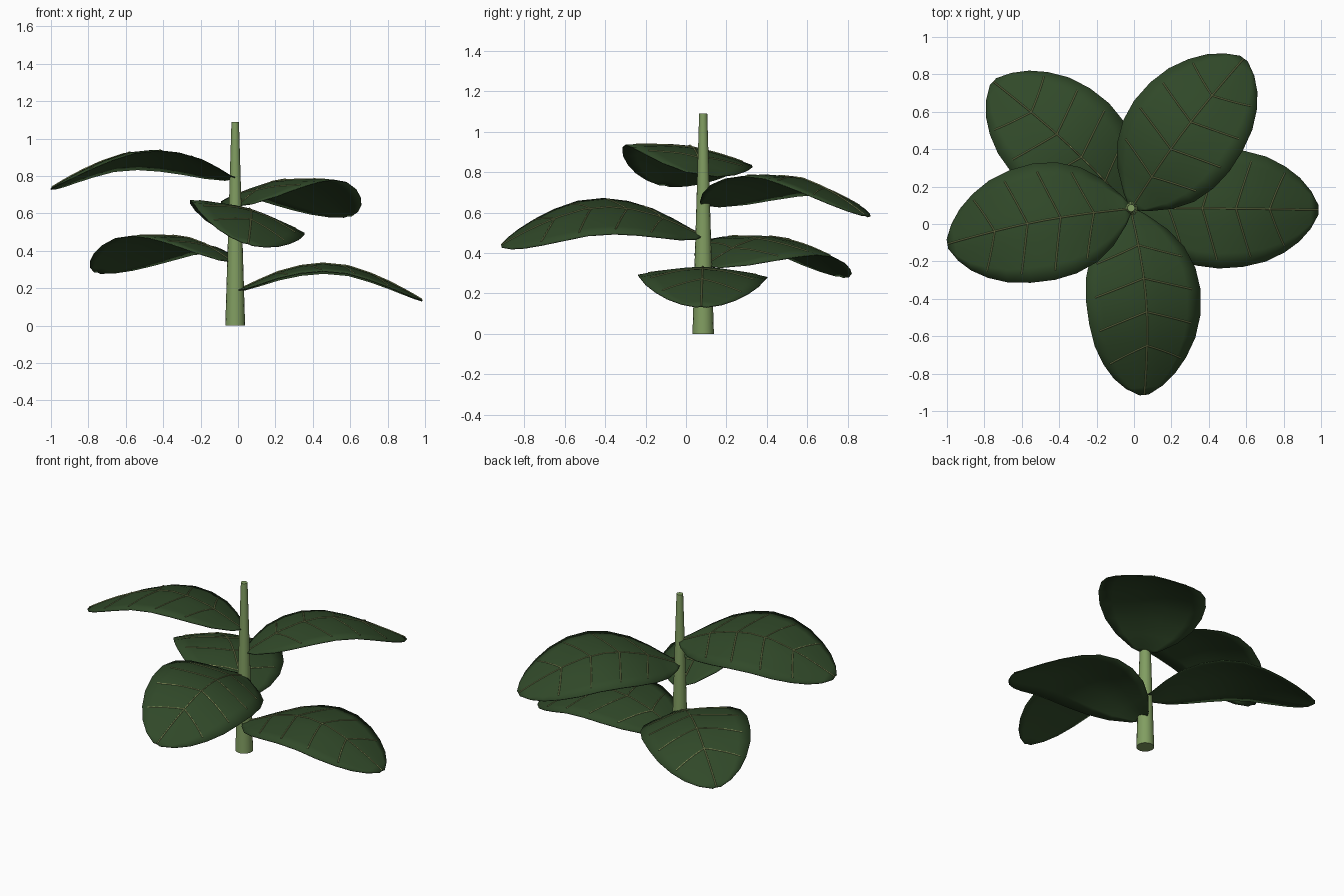
import bpy, math
from mathutils import Vector, Matrix

if "Cube" in bpy.data.objects:
    bpy.data.objects.remove(bpy.data.objects["Cube"])

def material(name, rgb):
    m = bpy.data.materials.new(name)
    m.diffuse_color = (*rgb, 1)
    m.use_nodes = True
    m.node_tree.nodes["Principled BSDF"].inputs["Base Color"].default_value = m.diffuse_color
    return m

LEAF = material("dark_leaf_green", (0.030, 0.066, 0.022))
STEM = material("stem_green", (0.22, 0.34, 0.12))
VEIN = material("pale_vein_green", (0.27, 0.32, 0.12))
CX, CY = -0.015, 0.085

# leaf stations: distance along leaf, half width, height above the attachment
STATIONS = [(0, .015, -.01), (.04, .08, 0), (.13, .185, .042), (.23, .26, .085),
            (.35, .305, .117), (.47, .32, .13), (.60, .31, .117), (.72, .28, .078),
            (.82, .23, .034), (.90, .17, -.007), (.96, .10, -.041), (1, .025, -.065)]

def station(s):
    for a, b in zip(STATIONS, STATIONS[1:]):
        if s <= b[0]:
            f = (s - a[0]) / (b[0] - a[0])
            return a[1] + (b[1] - a[1]) * f, a[2] + (b[2] - a[2]) * f
    return STATIONS[-1][1:]

def leaf_point(s, t, lift=0.0):
    # t runs from -1 (right edge) to 1 (left edge); the blade arches down to its edges
    w, z = station(s)
    return Vector((s, t * w, z - .045 * (w / .32) * abs(t) ** 1.5 + lift))

def mesh_object(name, verts, faces, mat):
    me = bpy.data.meshes.new(name)
    me.from_pydata(verts, [], faces)
    me.materials.append(mat)
    for p in me.polygons:
        p.use_smooth = True
    ob = bpy.data.objects.new(name, me)
    bpy.context.collection.objects.link(ob)
    return ob

def blade(name, place):
    cols = 8
    verts = [place(leaf_point(s, -1 + 2 * j / cols)) for s, _, _ in STATIONS for j in range(cols + 1)]
    n = cols + 1
    faces = [(i * n + j, (i + 1) * n + j, (i + 1) * n + j + 1, i * n + j + 1)
             for i in range(len(STATIONS) - 1) for j in range(cols)]
    ob = mesh_object(name, verts, faces, LEAF)
    mod = ob.modifiers.new("thickness", 'SOLIDIFY')
    mod.thickness = .005
    mod.offset = 0

def veins(name, place):
    cu = bpy.data.curves.new(name, 'CURVE')
    cu.dimensions = '3D'
    cu.bevel_depth = .004
    cu.bevel_resolution = 0
    cu.use_fill_caps = True
    paths = [[leaf_point(s, 0, .004) for s, _, _ in STATIONS]]
    for s in (.2, .38, .56, .74):
        for side in (-1, 1):
            paths.append([leaf_point(s + .08 * k / 5, side * .85 * k / 5, .003) for k in range(6)])
    for path in paths:
        sp = cu.splines.new('POLY')
        sp.points.add(len(path) - 1)
        for p, co in zip(sp.points, path):
            p.co = (*place(co), 1)
            p.radius = 1
    cu.materials.append(VEIN)
    bpy.context.collection.objects.link(bpy.data.objects.new(name, cu))

# tapered stem
bpy.ops.mesh.primitive_cone_add(vertices=16, radius1=.053, radius2=.02, depth=1.09,
                                location=(CX, CY, .545))
stem = bpy.context.object
stem.name = "stem"
stem.data.materials.append(STEM)
bpy.ops.object.shade_smooth_by_angle()

# five leaves spiralling up the stem: heading, roll (left side up)
for i, (heading, roll) in enumerate([(359.5, -1), (137, 8), (275, -16), (53.5, -8), (190.5, 9)]):
    mat = (Matrix.Translation((CX, CY, .2 + .15 * i))
           @ Matrix.Rotation(math.radians(heading), 4, 'Z')
           @ Matrix.Rotation(math.radians(roll), 4, 'X'))

    def place(v, mat=mat):
        return mat @ v
    blade(f"leaf_{i + 1}", place)
    veins(f"leaf_veins_{i + 1}", place)
